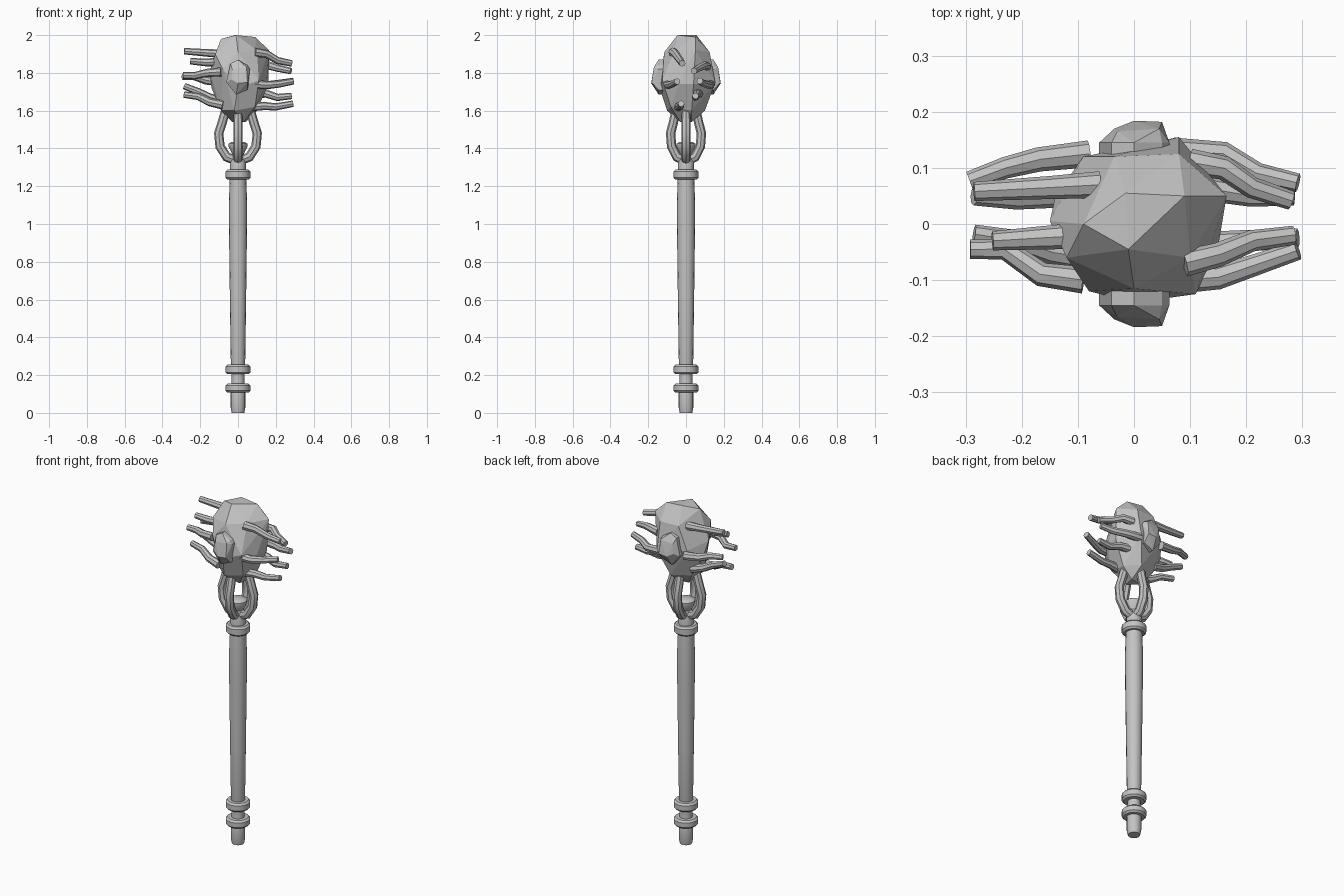
import bpy, bmesh, math
from mathutils import Vector

cube = bpy.data.objects.get("Cube")
if cube:
    bpy.data.objects.remove(cube, do_unlink=True)

grey = bpy.data.materials.new("stone grey")
grey.use_nodes = True
COLOR = (0.55, 0.55, 0.55, 1)
grey.diffuse_color = COLOR
grey.node_tree.nodes["Principled BSDF"].inputs["Base Color"].default_value = COLOR


def select_only(obj):
    bpy.ops.object.select_all(action='DESELECT')
    obj.select_set(True)
    bpy.context.view_layer.objects.active = obj


def mesh_object(name, bm, smooth=True):
    bmesh.ops.recalc_face_normals(bm, faces=bm.faces)
    mesh = bpy.data.meshes.new(name)
    bm.to_mesh(mesh)
    bm.free()
    mesh.materials.append(grey)
    obj = bpy.data.objects.new(name, mesh)
    bpy.context.collection.objects.link(obj)
    if smooth:
        select_only(obj)
        bpy.ops.object.shade_smooth_by_angle(angle=math.radians(35))
    return obj


def lathe(name, profile, sides=16):
    """Closed solid of revolution from (radius, height) pairs."""
    bm = bmesh.new()
    rings = []
    for r, z in profile:
        rings.append([bm.verts.new((r * math.cos(math.tau * i / sides),
                                    r * math.sin(math.tau * i / sides), z))
                      for i in range(sides)])
    for a, b in zip(rings, rings[1:]):
        for i in range(sides):
            j = (i + 1) % sides
            bm.faces.new((a[i], a[j], b[j], b[i]))
    bm.faces.new(rings[0])
    bm.faces.new(rings[-1])
    return mesh_object(name, bm)


def collar(name, low, high, r):
    e = 0.01
    return lathe(name, [(r - e, low), (r, low + e), (r, high - e), (r - e, high)])


def tube(name, points, start, end):
    """Tapered eight-sided tube along a path."""
    curve = bpy.data.curves.new(name, 'CURVE')
    curve.dimensions = '3D'
    curve.bevel_depth = 1
    curve.bevel_resolution = 2
    curve.use_fill_caps = True
    spline = curve.splines.new('POLY')
    spline.points.add(len(points) - 1)
    for i, p in enumerate(points):
        spline.points[i].co = (*p, 1)
        spline.points[i].radius = start + (end - start) * i / (len(points) - 1)
    curve.materials.append(grey)
    obj = bpy.data.objects.new(name, curve)
    bpy.context.collection.objects.link(obj)
    select_only(obj)
    bpy.ops.object.convert(target='MESH')
    bpy.ops.object.shade_smooth_by_angle(angle=math.radians(40))


def rock(name, points):
    """Faceted stone: the hull around a few corners."""
    bm = bmesh.new()
    verts = [bm.verts.new(p) for p in points]
    hull = bmesh.ops.convex_hull(bm, input=verts)
    loose = {v for v in hull["geom_interior"] if isinstance(v, bmesh.types.BMVert)}
    bmesh.ops.delete(bm, geom=list(loose), context='VERTS')
    bmesh.ops.dissolve_limit(bm, angle_limit=math.radians(4),
                             verts=bm.verts, edges=bm.edges)
    return mesh_object(name, bm, smooth=False)


# Handle, with collars and a flared top socket
lathe("handle", [(.033, 0), (.039, .03), (.039, .11), (.034, .13), (.034, .24),
                 (.038, .26), (.043, .6), (.048, 1.0), (.048, 1.12), (.043, 1.26)])
collar("pommel_collar", .108, .155, .066)
collar("lower_collar", .205, .255, .066)
collar("upper_collar", 1.235, 1.288, .066)
lathe("socket", [(.042, 1.26), (.042, 1.33), (.03, 1.37), (.05, 1.41), (.05, 1.425), (.035, 1.435)])

# Four bowed prongs that hold the stone
prong = [(.02, 1.34), (.06, 1.355), (.095, 1.41), (.102, 1.48), (.083, 1.54), (.06, 1.62)]
for side, (dx, dy) in {"left": (1, 0), "right": (-1, 0),
                       "front": (0, -.8), "back": (0, .8)}.items():
    tube("prong_" + side, [(r * dx, r * dy, z) for r, z in prong], .026, .024)

# Faceted head stone
rock("head_stone", [
    (-.09, 0, 1.98), (-.015, .055, 2), (.09, .05, 1.99), (-.01, -.045, 2),
    (.165, .05, 1.92), (.1, -.06, 1.92), (.11, -.125, 1.76), (0, -.115, 1.91),
    (-.12, -.06, 1.9), (-.15, .005, 1.81), (-.08, -.12, 1.82), (0, -.14, 1.72),
    (-.035, .12, 1.91), (.08, .125, 1.91), (-.09, .12, 1.78), (.08, .155, 1.75),
    (.16, .04, 1.74), (.15, -.04, 1.74), (-.14, .05, 1.72), (.09, -.08, 1.62),
    (-.02, -.1, 1.6), (-.09, -.04, 1.6), (-.08, .06, 1.61), (.03, .1, 1.6),
    (.1, .03, 1.6), (.03, -.03, 1.54), (-.03, .02, 1.54), (.04, .03, 1.54)])

# Small studs on the front and back of the stone
outline = [(-.04, 1.85), (.0, 1.87), (.05, 1.84), (.063, 1.82),
           (.052, 1.71), (-.01, 1.685), (-.062, 1.75)]
crown = [(-.03, 1.82, .165), (.045, 1.83, .17), (.05, 1.75, .182),
         (.0, 1.745, .184), (-.035, 1.765, .17)]
for name, s in (("front_stud", -1), ("back_stud", 1)):
    rock(name, [(x, s * y, z) for x, z in outline for y in (.1, .145)]
         + [(x, s * y, z) for x, z, y in crown])

# Twisting tendrils growing from both sides
left = [
    [(.09, -.07, 1.91), (.15, -.055, 1.9), (.21, -.03, 1.865), (.285, -.02, 1.85)],
    [(.1, .11, 1.835), (.16, .1, 1.84), (.21, .065, 1.825), (.28, .042, 1.81)],
    [(.08, -.1, 1.74), (.15, -.095, 1.735), (.21, -.075, 1.74), (.292, -.047, 1.755)],
    [(.07, .13, 1.74), (.16, .125, 1.735), (.22, .09, 1.745), (.292, .073, 1.757)],
    [(.08, .07, 1.69), (.15, .06, 1.69), (.21, .05, 1.67), (.285, .05, 1.678)],
    [(.07, -.04, 1.62), (.14, -.035, 1.625), (.2, -.03, 1.62), (.292, -.025, 1.637)]]
right = [
    [(-.06, .07, 1.9), (-.15, .065, 1.905), (-.285, .058, 1.915)],
    [(-.08, -.02, 1.86), (-.17, -.025, 1.855), (-.252, -.03, 1.862)],
    [(-.09, -.1, 1.805), (-.165, -.09, 1.80), (-.23, -.045, 1.785), (-.292, -.045, 1.787)],
    [(-.08, .125, 1.75), (-.17, .115, 1.76), (-.23, .1, 1.78), (-.293, .077, 1.78)],
    [(-.08, .06, 1.65), (-.15, .05, 1.67), (-.21, .045, 1.7), (-.285, .05, 1.73)],
    [(-.08, -.06, 1.63), (-.15, -.05, 1.645), (-.21, -.03, 1.675), (-.285, -.018, 1.685)]]
for side, paths in (("left", left), ("right", right)):
    for number, path in enumerate(paths, 1):
        tube(f"tendril_{side}_{number}", path, .024, .017)
